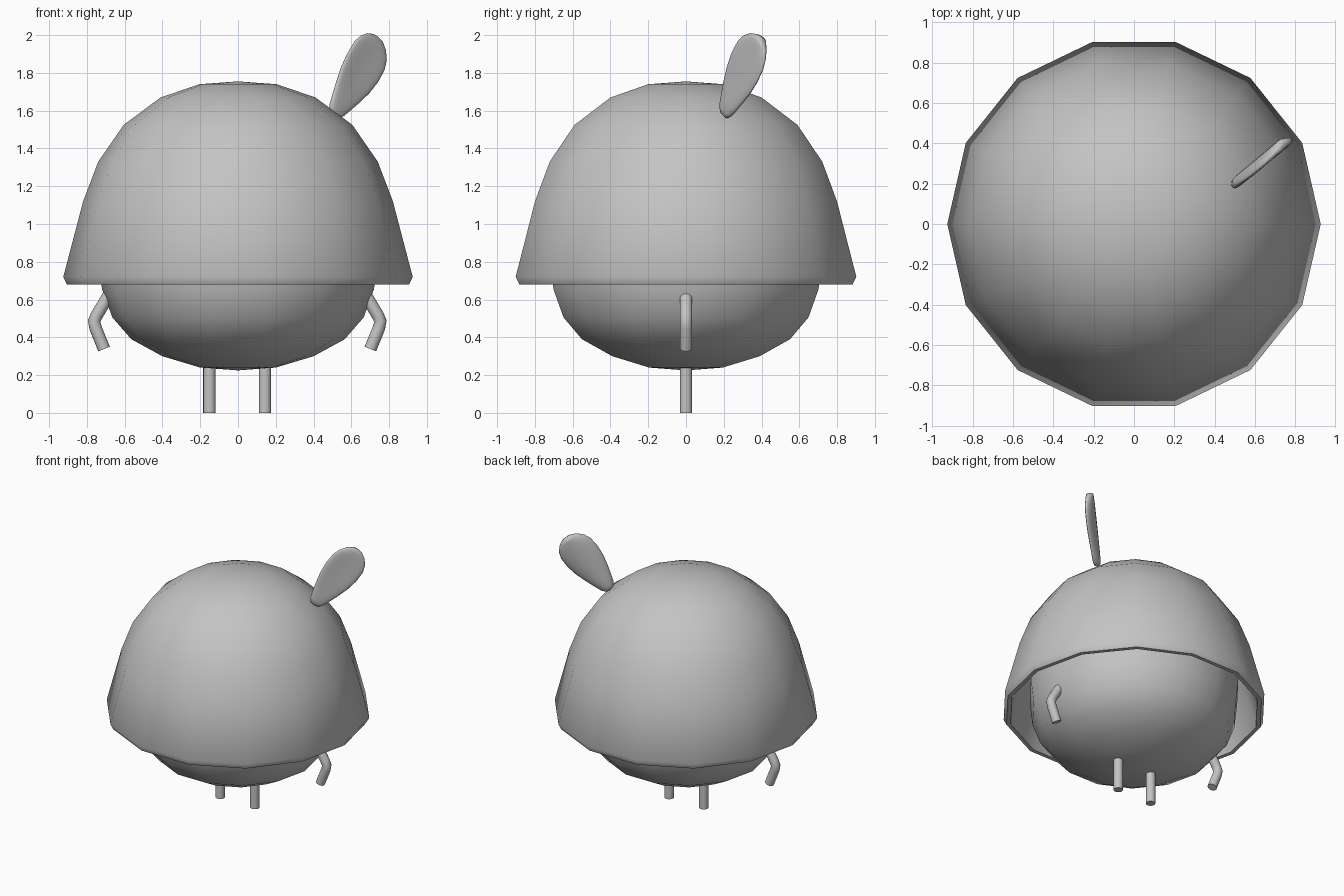
import bpy, bmesh, math
from mathutils import Vector

cube = bpy.data.objects.get("Cube")
if cube:
    bpy.data.objects.remove(cube, do_unlink=True)

GREY = (0.55, 0.55, 0.55, 1)
mat = bpy.data.materials.new("plain grey")
mat.use_nodes = True
mat.diffuse_color = GREY
mat.node_tree.nodes["Principled BSDF"].inputs["Base Color"].default_value = GREY


def loft(name, rings, angle=50):
    """Skin a list of equal vertex rings, cap both ends and smooth."""
    bm = bmesh.new()
    loops = [[bm.verts.new(p) for p in ring] for ring in rings]
    n = len(loops[0])
    for a, b in zip(loops, loops[1:]):
        for i in range(n):
            j = (i + 1) % n
            bm.faces.new((a[i], a[j], b[j], b[i]))
    bm.faces.new(loops[0][::-1])
    bm.faces.new(loops[-1])
    bmesh.ops.remove_doubles(bm, verts=bm.verts, dist=1e-5)
    bmesh.ops.recalc_face_normals(bm, faces=bm.faces)
    mesh = bpy.data.meshes.new(name)
    bm.to_mesh(mesh)
    bm.free()
    mesh.materials.append(mat)
    obj = bpy.data.objects.new(name, mesh)
    bpy.context.collection.objects.link(obj)
    bpy.ops.object.select_all(action="DESELECT")
    obj.select_set(True)
    bpy.context.view_layer.objects.active = obj
    bpy.ops.object.shade_smooth_by_angle(angle=math.radians(angle))
    return obj


def lathe(name, profile, sides=14):
    turns = [math.tau * i / sides for i in range(sides)]
    return loft(name, [[(r * math.cos(a), r * math.sin(a), z) for a in turns]
                       for r, z in profile])


def tube(name, path, radius=0.033, sides=16):
    """Round limb in the XZ plane with mitred bends."""
    pts = [Vector((x, 0, z)) for x, z in path]
    rings = []
    for i, p in enumerate(pts):
        before = (p - pts[max(i - 1, 0)]).normalized()
        after = (pts[min(i + 1, len(pts) - 1)] - p).normalized()
        along = (before + after).normalized()
        side = along.cross(Vector((0, 1, 0)))
        turns = [math.tau * k / sides for k in range(sides)]
        rings.append([p + radius * (side * math.cos(a) + Vector((0, 1, 0)) * math.sin(a))
                      for a in turns])
    return loft(name, rings)


# Hollow cap: outer dome, rim, then inner dome
dome = [(0, 1.755), (0.205, 1.74), (0.41, 1.67), (0.605, 1.525),
        (0.74, 1.33), (0.82, 1.12), (0.925, 0.72)]
inner = [(max(r - 0.05, 0), z - 0.04) for r, z in dome[:-1]]
lathe("cap", dome + [(0.905, 0.68), (0.875, 0.68), (0.867, 0.72)] + inner[::-1])

# Round body tucked under the cap
lathe("body", [(0, 0.225), (0.2, 0.24), (0.4, 0.3), (0.565, 0.39), (0.665, 0.505),
               (0.72, 0.655), (0.74, 0.84), (0.72, 1.02), (0.66, 1.19),
               (0.56, 1.34), (0.4, 1.46), (0.2, 1.53), (0, 1.55)])

# Limbs
for side, label in ((1, "left"), (-1, "right")):
    def place(path):
        return [(side * x - 0.004, z) for x, z in path]
    tube(label + "_leg", place([(0.147, 0), (0.147, 0.28)]))
    tube(label + "_arm", place([(0.67, 0.64), (0.71, 0.573), (0.745, 0.515), (0.758, 0.485),
                                (0.75, 0.45), (0.705, 0.338)]))

# Leaf-shaped ear: flattened, slightly cupped sections along a leaning axis
across_flat = Vector((0.77, 0.64, 0))
facing = Vector((0.64, -0.77, 0))
up = Vector((0, 0, 1))
axis = across_flat * 0.6 + up * 0.8
across = across_flat * 0.8 - up * 0.6
base = Vector((0.505, 0.195, 1.572))
sections = [(0, 0), (0.012, 0.035), (0.04, 0.056), (0.09, 0.074), (0.16, 0.097),
            (0.24, 0.119), (0.32, 0.13), (0.4, 0.128), (0.45, 0.11),
            (0.49, 0.077), (0.512, 0.04), (0.52, 0)]
rings = []
for t, w in sections:
    ring = []
    for k in range(24):
        a = math.tau * k / 24
        thick = min(0.026, w * 0.6) * math.sin(a)
        cup = 0.02 * (w / 0.13) * math.cos(a) ** 2 - 0.008
        ring.append(base + axis * t + across * w * math.cos(a) + facing * (thick + cup))
    rings.append(ring)
loft("left_ear", rings, 80)
